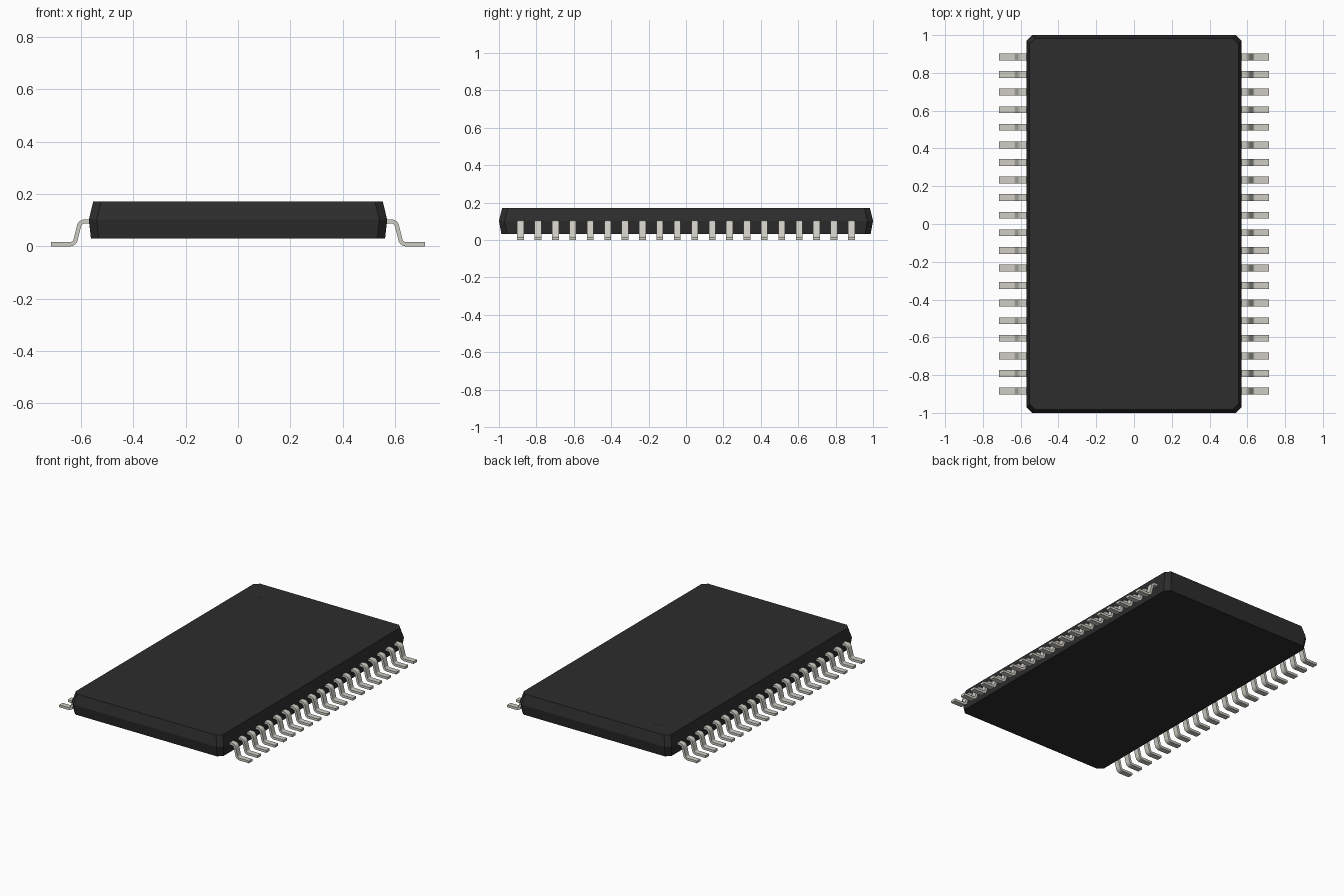
import bpy, bmesh, math
from mathutils import Vector

cube = bpy.data.objects.get("Cube")
if cube:
    bpy.data.objects.remove(cube, do_unlink=True)


def material(name, rgb):
    m = bpy.data.materials.new(name)
    m.use_nodes = True
    m.diffuse_color = (*rgb, 1)
    bsdf = m.node_tree.nodes["Principled BSDF"]
    bsdf.inputs["Base Color"].default_value = (*rgb, 1)
    bsdf.inputs["Roughness"].default_value = 0.6
    return m


BLACK = material("black plastic", (0.026, 0.026, 0.026))
METAL = material("tin grey", (0.62, 0.61, 0.55))


def make_object(name, bm, mat):
    bmesh.ops.recalc_face_normals(bm, faces=bm.faces[:])
    mesh = bpy.data.meshes.new(name)
    bm.to_mesh(mesh)
    bm.free()
    mesh.materials.append(mat)
    ob = bpy.data.objects.new(name, mesh)
    bpy.context.collection.objects.link(ob)
    return ob


def loft(bm, rings):
    """Skin a list of point rings and cap both ends."""
    loops = [[bm.verts.new(p) for p in ring] for ring in rings]
    n = len(loops[0])
    for a, b in zip(loops, loops[1:]):
        for i in range(n):
            j = (i + 1) % n
            bm.faces.new((a[i], a[j], b[j], b[i]))
    bm.faces.new(loops[0])
    bm.faces.new(loops[-1])


def chamfered_rect(hx, hy, z, c=0.03):
    return [(hx, hy - c, z), (hx - c, hy, z), (c - hx, hy, z), (-hx, hy - c, z),
            (-hx, c - hy, z), (c - hx, -hy, z), (hx - c, -hy, z), (hx, c - hy, z)]


# Body: widest at the parting line, tapered above and below
bm = bmesh.new()
loft(bm, [chamfered_rect(0.562, 0.987, 0.031),
          chamfered_rect(0.57, 1.0, 0.102),
          chamfered_rect(0.553, 0.983, 0.171)])
make_object("chip_body", bm, BLACK)

# Faint round marker in one top corner
bm = bmesh.new()
bmesh.ops.create_cone(bm, cap_ends=True, segments=32, radius1=0.03, radius2=0.03, depth=0.001)
bmesh.ops.translate(bm, verts=bm.verts[:], vec=(-0.40, 0.85, 0.171))
make_object("corner_marker", bm, BLACK)


# Leads: bent strips with rounded shoulder and ankle
THICK, WIDTH, COUNT, PITCH = 0.016, 0.036, 20, 0.0931
LOW, HIGH = THICK / 2, 0.103 - THICK / 2
SLANT = math.radians(82)


def lead_path(radius=0.022, steps=6):
    """Centre line in x, z from inside the body to the toe."""
    pts = [(0.53, HIGH)]
    x0, x1 = 0.586, 0.642
    for i in range(steps + 1):
        a = SLANT * i / steps
        pts.append((x0 + radius * math.sin(a), HIGH - radius * (1 - math.cos(a))))
    for i in range(steps, -1, -1):
        a = SLANT * i / steps
        pts.append((x1 - radius * math.sin(a), LOW + radius * (1 - math.cos(a))))
    return pts + [(0.714, LOW)]


def add_lead(bm, side, y):
    path = [Vector(p) for p in lead_path()]
    rings = []
    for i, p in enumerate(path):
        t = (path[min(i + 1, len(path) - 1)] - path[max(i - 1, 0)]).normalized()
        if i in (0, 1, len(path) - 2, len(path) - 1):
            t = Vector((1, 0))
        n = Vector((-t.y, t.x)) * THICK / 2
        a, b = p + n, p - n
        rings.append([(side * q.x, y + w, q.y)
                      for q, w in ((a, -WIDTH / 2), (a, WIDTH / 2), (b, WIDTH / 2), (b, -WIDTH / 2))])
    loft(bm, rings)


for side, name in ((1, "left_leads"), (-1, "right_leads")):
    bm = bmesh.new()
    for k in range(COUNT):
        add_lead(bm, side, (k - (COUNT - 1) / 2) * PITCH)
    ob = make_object(name, bm, METAL)
    bpy.ops.object.select_all(action='DESELECT')
    ob.select_set(True)
    bpy.context.view_layer.objects.active = ob
    bpy.ops.object.shade_smooth_by_angle(angle=math.radians(35))
